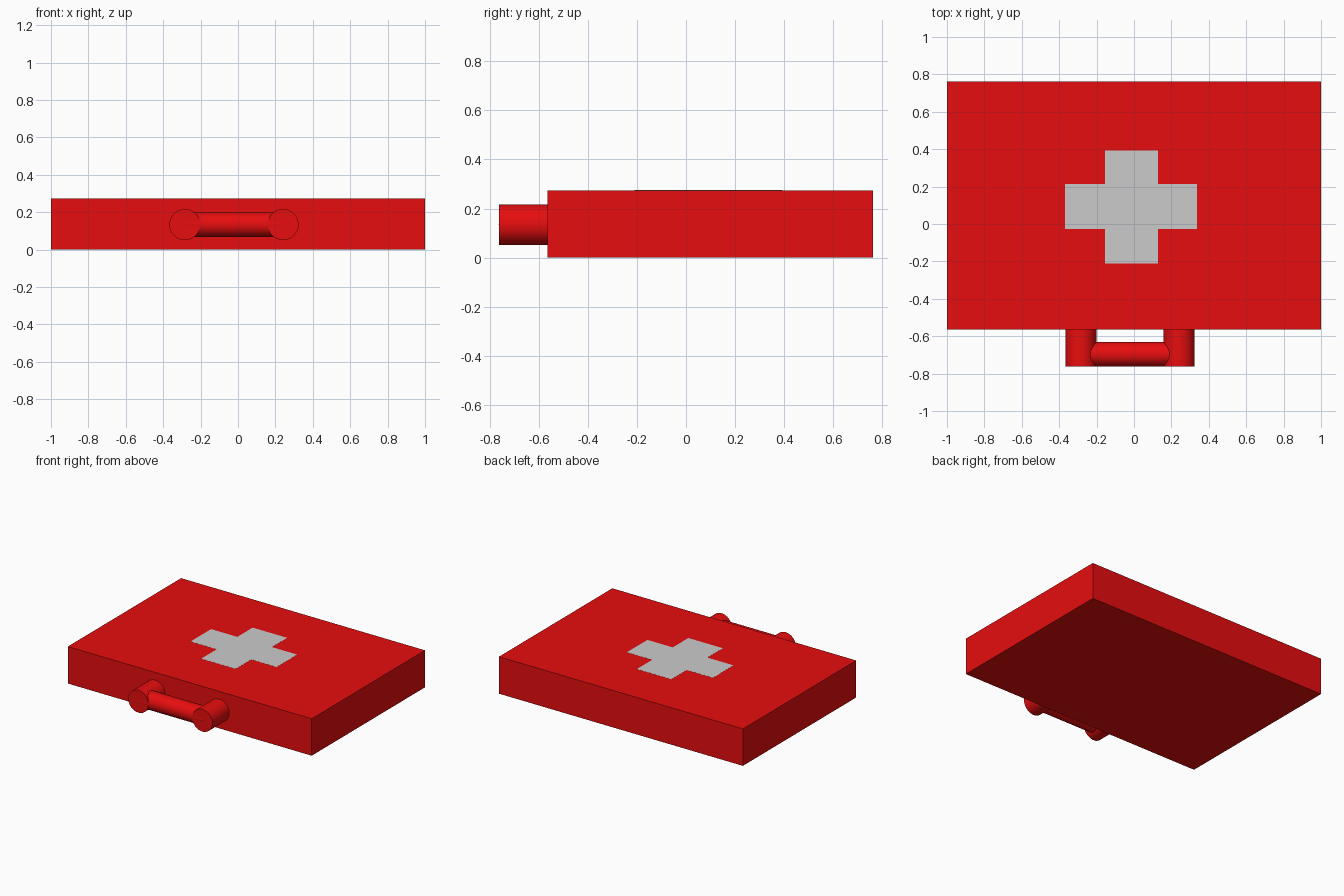
import bpy, math

if "Cube" in bpy.data.objects:
    bpy.data.objects.remove(bpy.data.objects["Cube"])

red = bpy.data.materials.new("red_plastic")
red.diffuse_color = (0.8, 0.004, 0.0045, 1)
red.use_nodes = True
red.node_tree.nodes["Principled BSDF"].inputs["Base Color"].default_value = red.diffuse_color


def box(name, x0, x1, y0, y1, z0, z1):
    bpy.ops.mesh.primitive_cube_add(size=1, location=((x0 + x1) / 2, (y0 + y1) / 2, (z0 + z1) / 2))
    ob = bpy.context.object
    ob.name = name
    ob.scale = (x1 - x0, y1 - y0, z1 - z0)
    bpy.ops.object.transform_apply(location=False, rotation=False, scale=True)
    return ob


def cylinder(name, radius, depth, location, rotation):
    bpy.ops.mesh.primitive_cylinder_add(vertices=32, radius=radius, depth=depth,
                                        location=location, rotation=rotation)
    ob = bpy.context.object
    ob.name = name
    bpy.ops.object.shade_smooth_by_angle(angle=math.radians(30))
    ob.data.materials.append(red)
    return ob


# Case body
TOP = 0.274
FRONT = -0.565
case = box("case", -1, 1, FRONT, 0.762, 0, TOP)
case.data.materials.append(red)

# Handle: two posts and the grip between them
HANDLE_Z = 0.134
POSTS = {"left": -0.284, "right": 0.241}
for side, x in POSTS.items():
    cylinder(f"handle_post_{side}", 0.083, 0.217, (x, -0.6535, HANDLE_Z), (math.pi / 2, 0, 0))
cylinder("handle_grip", 0.066, POSTS["right"] - POSTS["left"],
         (sum(POSTS.values()) / 2, -0.697, HANDLE_Z), (0, math.pi / 2, 0))

# Inlaid cross, practically flush with the lid, as one extruded outline
ax0, ax1, ay0, ay1 = -0.37, 0.336, -0.028, 0.213    # horizontal arm
bx0, bx1, by0, by1 = -0.155, 0.128, -0.21, 0.393    # vertical arm
outline = [(bx0, by0), (bx1, by0), (bx1, ay0), (ax1, ay0), (ax1, ay1), (bx1, ay1),
           (bx1, by1), (bx0, by1), (bx0, ay1), (ax0, ay1), (ax0, ay0), (bx0, ay0)]
n = len(outline)
verts = [(x, y, z) for z in (TOP - 0.02, TOP + 0.0006) for x, y in outline]
faces = [tuple(range(n, 2 * n)), tuple(reversed(range(n)))]
faces += [(i, (i + 1) % n, n + (i + 1) % n, n + i) for i in range(n)]
mesh = bpy.data.meshes.new("cross")
mesh.from_pydata(verts, [], faces)
bpy.context.collection.objects.link(bpy.data.objects.new("cross", mesh))
